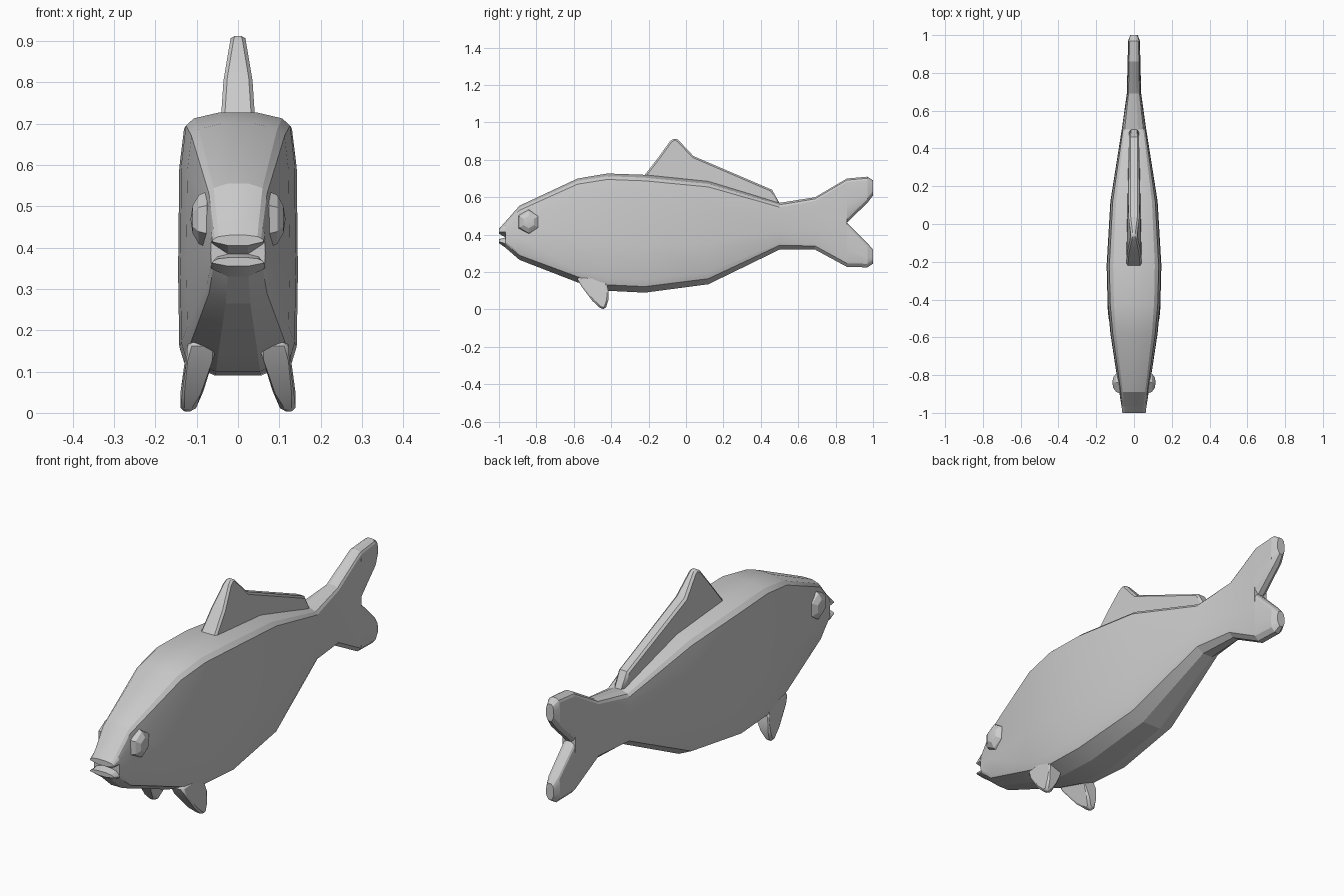
import bpy, bmesh, math
from mathutils import Matrix

if "Cube" in bpy.data.objects:
    bpy.data.objects.remove(bpy.data.objects["Cube"])

grey = bpy.data.materials.new("fish grey")
grey.use_nodes = True
grey.diffuse_color = (0.6, 0.6, 0.6, 1)
grey.node_tree.nodes["Principled BSDF"].inputs["Base Color"].default_value = (0.6, 0.6, 0.6, 1)


def finish(name, bm, angle, bevel=0):
    bmesh.ops.recalc_face_normals(bm, faces=bm.faces)
    mesh = bpy.data.meshes.new(name)
    bm.to_mesh(mesh)
    bm.free()
    mesh.materials.append(grey)
    obj = bpy.data.objects.new(name, mesh)
    bpy.context.collection.objects.link(obj)
    if bevel:
        mod = obj.modifiers.new("soft edges", "BEVEL")
        mod.width, mod.segments = bevel, 1
        mod.limit_method, mod.angle_limit = "ANGLE", math.radians(40)
    bpy.ops.object.select_all(action="DESELECT")
    obj.select_set(True)
    bpy.context.view_layer.objects.active = obj
    bpy.ops.object.shade_smooth_by_angle(angle=math.radians(angle))
    return obj


def section(y, low, high, w):
    """Flat-sided ring with a softly chamfered back and belly."""
    c = min(0.015 + 0.12 * w, 0.3 * (high - low))
    h = high - low
    half = [(0.32, high), (0.76, high - 0.45 * c), (0.9, high - c), (0.98, high - c - 0.15 * h),
            (1, low + 0.4 * h), (0.98, low + c + 0.06 * h), (0.9, low + c), (0.38, low)]
    return [(x * w, y, z) for x, z in half] + [(-x * w, y, z) for x, z in reversed(half)]


def loft(bm, stations):
    rings = [[bm.verts.new(p) for p in section(*s)] for s in stations]
    n = len(rings[0])
    for a, b in zip(rings, rings[1:]):
        for i in range(n):
            j = (i + 1) % n
            bm.faces.new((a[i], a[j], b[j], b[i]))
    bm.faces.new(rings[0])
    bm.faces.new(rings[-1])


def blade(name, outline, bevel, sign=1):
    """Side outline of (y, z, centre x, half thickness)."""
    bm = bmesh.new()
    sides = [[bm.verts.new((sign * (x + s * t), y, z)) for y, z, x, t in outline] for s in (-1, 1)]
    n = len(outline)
    for i in range(n):
        j = (i + 1) % n
        bm.faces.new((sides[0][i], sides[0][j], sides[1][j], sides[1][i]))
    for side in sides:
        bm.faces.new(side)
    return finish(name, bm, 20, bevel)


# Body with the tail stalk: y, belly height, back height, half width
bm = bmesh.new()
loft(bm, [(-0.965, 0.33, 0.47, 0.066), (-0.89, 0.265, 0.555, 0.078), (-0.58, 0.145, 0.7, 0.125),
          (-0.42, 0.1, 0.727, 0.14), (-0.22, 0.09, 0.72, 0.145), (0.12, 0.135, 0.685, 0.125),
          (0.5, 0.32, 0.57, 0.065), (0.69, 0.32, 0.6, 0.038), (0.86, 0.228, 0.7, 0.034)])
finish("body", bm, 18)

# Lips either side of the open mouth
for name, back, front in (("upper_lip", (0.385, 0.47), (0.405, 0.43)),
                          ("lower_lip", (0.33, 0.385), (0.355, 0.376))):
    bm = bmesh.new()
    loft(bm, [(-0.965, *back, 0.066), (-1, *front, 0.062)])
    finish(name, bm, 18)

# Forked tail lobes
for name, spans in (("upper_tail_lobe", ((0.464, 0.7), (0.57, 0.71), (0.61, 0.69))),
                    ("lower_tail_lobe", ((0.228, 0.464), (0.225, 0.355), (0.245, 0.32)))):
    bm = bmesh.new()
    loft(bm, [(y, *span, w) for y, span, w in zip((0.86, 0.97, 1.0), spans, (0.034, 0.031, 0.02))])
    finish(name, bm, 18)

# Dorsal fin
blade("dorsal_fin", [(-0.24, 0.69, 0, 0.041), (-0.22, 0.72, 0, 0.041), (-0.15, 0.81, 0, 0.035),
                     (-0.085, 0.9, 0, 0.02), (-0.06, 0.917, 0, 0.016), (-0.04, 0.905, 0, 0.017),
                     (0.04, 0.82, 0, 0.027), (0.46, 0.64, 0, 0.027), (0.505, 0.56, 0, 0.025),
                     (0.12, 0.66, 0, 0.035)], 0.009)

# Paired pelvic fins and faceted eyes
for side, sign in (("left", 1), ("right", -1)):
    blade(side + "_pelvic_fin", [(-0.585, 0.17, 0.085, 0.035), (-0.56, 0.125, 0.092, 0.04),
                                 (-0.5, 0.045, 0.11, 0.03), (-0.455, 0.003, 0.123, 0.016),
                                 (-0.43, 0.003, 0.123, 0.016), (-0.415, 0.05, 0.112, 0.03),
                                 (-0.415, 0.1, 0.1, 0.04), (-0.43, 0.18, 0.085, 0.035)], 0.01, sign)
    bm = bmesh.new()
    bmesh.ops.create_uvsphere(bm, u_segments=6, v_segments=6, radius=1)
    bm.transform(Matrix.Translation((sign * 0.075, -0.84, 0.468)) @ Matrix.Diagonal((0.04, 0.065, 0.068, 1))
                 @ Matrix.Rotation(math.pi / 2, 4, "Y") @ Matrix.Rotation(math.pi / 2, 4, "Z"))
    finish(side + "_eye", bm, 20)
